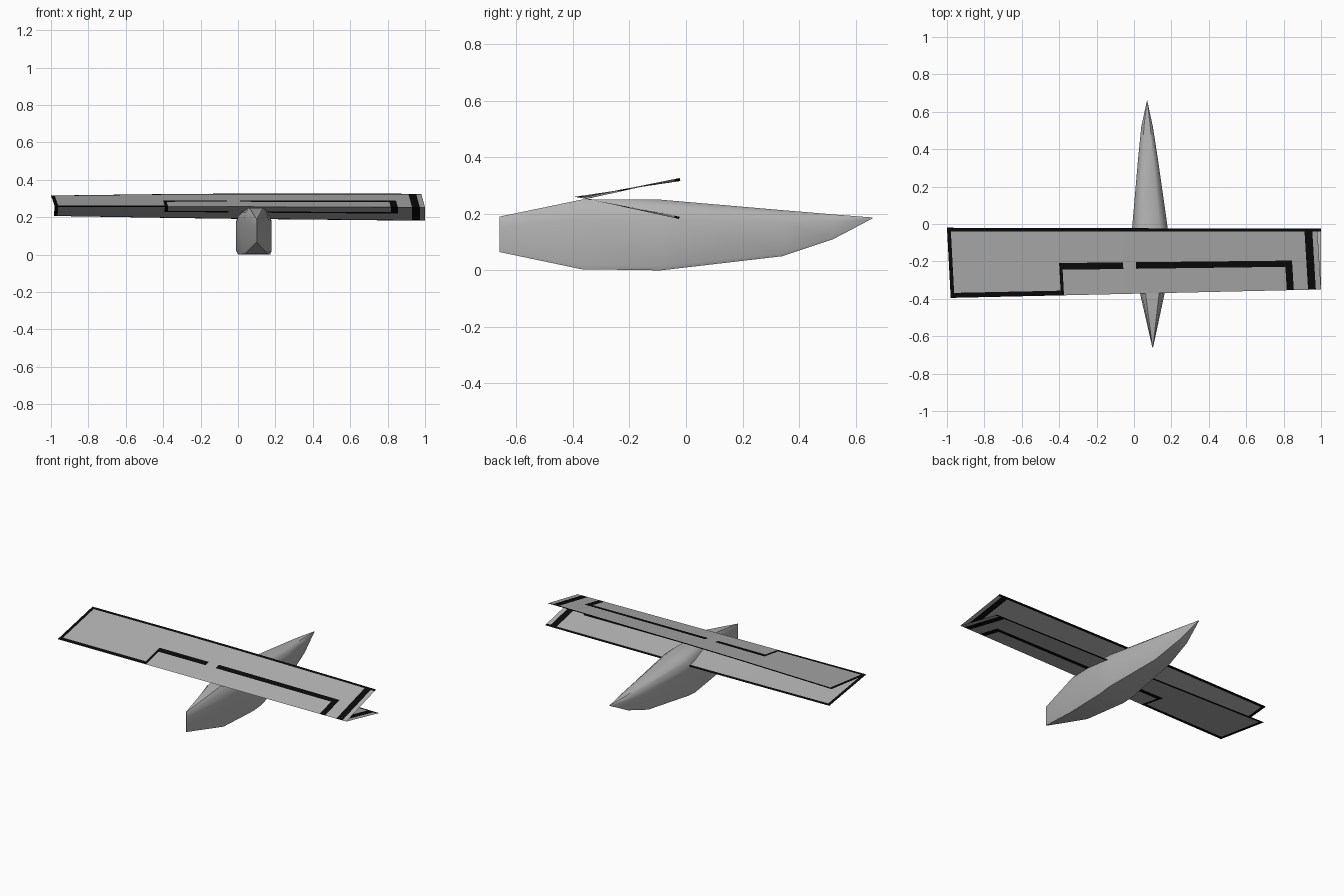
import bpy
import math
from mathutils import Vector

if "Cube" in bpy.data.objects:
    bpy.data.objects.remove(bpy.data.objects["Cube"])


def material(name, rgb):
    m = bpy.data.materials.new(name)
    m.diffuse_color = (*rgb, 1)
    m.use_nodes = True
    m.node_tree.nodes["Principled BSDF"].inputs["Base Color"].default_value = m.diffuse_color
    return m


grey = material("light_grey", (0.45, 0.45, 0.45))
black = material("black", (0.003, 0.003, 0.003))


def make_object(name, verts, faces, mats):
    mesh = bpy.data.meshes.new(name)
    mesh.from_pydata(verts, [], faces)
    for m in mats:
        mesh.materials.append(m)
    ob = bpy.data.objects.new(name, mesh)
    bpy.context.collection.objects.link(ob)
    return ob


# Fuselage: rounded-box section lofted along y
section = [(-0.93, 0), (-1, 0.06), (-1, 0.72), (-0.85, 0.91), (-0.55, 1),
           (0.55, 1), (0.85, 0.91), (1, 0.72), (1, 0.06), (0.93, 0)]
# y, centre x, half width, bottom z, top z
stations = [(-0.66, 0.10, 0.002, 0.065, 0.19),
            (-0.37, 0.098, 0.066, 0.004, 0.25),
            (-0.09, 0.086, 0.092, 0.0, 0.25),
            (-0.02, 0.085, 0.095, 0.008, 0.244),
            (0.34, 0.075, 0.054, 0.05, 0.213),
            (0.52, 0.07, 0.031, 0.11, 0.198),
            (0.66, 0.07, 0.001, 0.184, 0.187)]
n = len(section)
verts = [(cx + u * hw, y, zb + w * (zt - zb))
         for y, cx, hw, zb, zt in stations for u, w in section]
faces = [(r * n + i, r * n + (i + 1) % n, (r + 1) * n + (i + 1) % n, (r + 1) * n + i)
         for r in range(len(stations) - 1) for i in range(n)]
faces += [tuple(reversed(range(n))),
          tuple(range((len(stations) - 1) * n, len(stations) * n))]
fuselage = make_object("fuselage", verts, faces, [grey])
bpy.context.view_layer.objects.active = fuselage
fuselage.select_set(True)
bpy.ops.object.mode_set(mode='EDIT')
bpy.ops.mesh.select_all(action='SELECT')
bpy.ops.mesh.normals_make_consistent(inside=False)
bpy.ops.object.mode_set(mode='OBJECT')
bpy.ops.object.shade_smooth_by_angle(angle=math.radians(40))


# Wing: two thin sheets meeting at the leading edge, with painted black lines
S_CUTS = [-1, -0.98, -0.405, -0.388, -0.06, 0.01, 0.815, 0.853, 0.93, 0.972, 1]
V_CUTS = [0, 0.05, 0.52, 0.62, 0.93, 1]


def is_black(s, v):
    rear = v < 0.05
    left_tip = s < -0.98
    right_stripe = 0.93 < s < 0.972
    front = v > 0.93 and s < -0.388
    spar = 0.52 < v < 0.62 and (-0.405 < s < -0.06 or 0.01 < s < 0.853)
    inner_ends = v > 0.52 and (-0.405 < s < -0.388 or 0.815 < s < 0.853)
    return rear or left_tip or right_stripe or front or spar or inner_ends


def wing_sheet(name, rear_left, rear_right, bow):
    rl, rr = Vector(rear_left), Vector(rear_right)
    fl, fr = Vector((-0.98, -0.395, 0.26)), Vector((1.0, -0.35, 0.253))
    verts = []
    for v in V_CUTS:
        for s in S_CUTS:
            p = rl.lerp(rr, (s + 1) / 2).lerp(fl.lerp(fr, (s + 1) / 2), v)
            p.z += bow * (1 - s * s) * (1 - v)
            verts.append(p)
    w = len(S_CUTS)
    faces, mats = [], []
    for j in range(len(V_CUTS) - 1):
        for i in range(w - 1):
            a = j * w + i
            faces.append((a, a + w, a + w + 1, a + 1))
            mats.append(int(is_black((S_CUTS[i] + S_CUTS[i + 1]) / 2,
                                     (V_CUTS[j] + V_CUTS[j + 1]) / 2)))
    ob = make_object(name, verts, faces, [grey, black])
    for p, m in zip(ob.data.polygons, mats):
        p.material_index = m
    return ob


wing_sheet("upper_wing_skin", (-1.0, -0.02, 0.316), (0.98, -0.025, 0.325), 0.006)
wing_sheet("lower_wing_skin", (-0.985, -0.02, 0.207), (1.0, -0.025, 0.182), -0.003)
